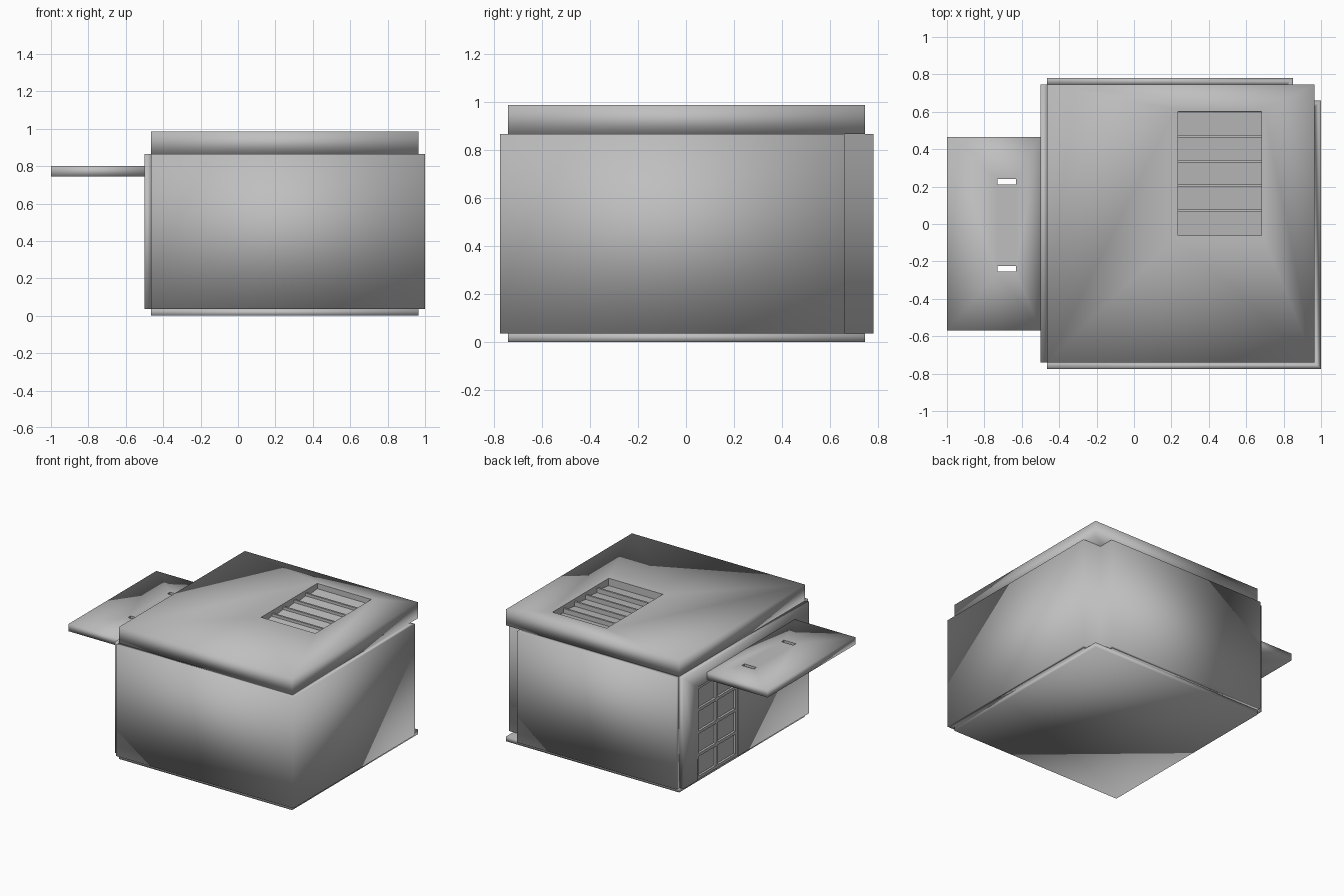
import bpy
import bmesh
from mathutils import Vector, Euler

if "Cube" in bpy.data.objects:
    bpy.data.objects.remove(bpy.data.objects["Cube"])

GREY = (0.52, 0.52, 0.52, 1.0)
grey = bpy.data.materials.new("plain_grey")
grey.use_nodes = True
grey.diffuse_color = GREY
grey.node_tree.nodes["Principled BSDF"].inputs["Base Color"].default_value = GREY


def add_object(name, bm, smooth=False):
    bmesh.ops.recalc_face_normals(bm, faces=bm.faces)
    for face in bm.faces:
        face.smooth = smooth
    mesh = bpy.data.meshes.new(name)
    bm.to_mesh(mesh)
    bm.free()
    mesh.materials.append(grey)
    obj = bpy.data.objects.new(name, mesh)
    bpy.context.collection.objects.link(obj)
    return obj


def box(name, x, y, z, smooth=False, tilt=0.0):
    """Box from three (low, high) ranges, optionally tilted about x."""
    bm = bmesh.new()
    bmesh.ops.create_cube(bm, size=1)
    size = Vector((x[1] - x[0], y[1] - y[0], z[1] - z[0]))
    centre = Vector((sum(x), sum(y), sum(z))) / 2
    turn = Euler((tilt, 0, 0)).to_matrix()
    for v in bm.verts:
        v.co = turn @ (v.co * size) + centre
    return add_object(name, bm, smooth)


def prism(name, outline, z, smooth=False):
    """Extrude a plan outline between two heights."""
    bm = bmesh.new()
    base = bm.faces.new([bm.verts.new((px, py, z[0])) for px, py in outline])
    top = bmesh.ops.extrude_face_region(bm, geom=[base])["geom"]
    bmesh.ops.translate(bm, vec=(0, 0, z[1] - z[0]),
                        verts=[g for g in top if isinstance(g, bmesh.types.BMVert)])
    return add_object(name, bm, smooth)


def cut(target, x, y, z):
    """Cut a box-shaped opening and discard the cutter."""
    cutter = box("cutter", x, y, z)
    cutter.hide_render = True
    mod = target.modifiers.new("opening", "BOOLEAN")
    mod.operation = "DIFFERENCE"
    mod.solver = "EXACT"
    mod.object = cutter
    bpy.context.view_layer.objects.active = target
    bpy.ops.object.modifier_apply(modifier=mod.name)
    bpy.data.objects.remove(cutter)


# Main body: wall height, inside footprint and wall thickness
WALL_Z = (0.035, 0.865)
X0, X1, Y0, Y1, T = -0.465, 0.965, -0.74, 0.745, 0.035

# Floor slab
box("floor", (X0, X1), (Y0, Y1), (0, WALL_Z[0]), smooth=True)

# Front, right and back walls in one run, notched at the rear corner
NX, NY = 0.85, 0.66
outer = [(X0, Y0 - T), (X1 + T, Y0 - T), (X1 + T, NY), (NX, NY), (NX, Y1 + T), (X0, Y1 + T)]
inner = [(X0, Y1), (NX - T, Y1), (NX - T, NY - T), (X1, NY - T), (X1, Y0), (X0, Y0)]
prism("outer_walls", outer + inner, WALL_Z, smooth=True)

# Entrance wall with door opening
DOOR_Y, DOOR_Z = (0.10, 0.58), (WALL_Z[0], 0.73)
entrance = box("entrance_wall", (X0 - T, X0), (Y0, Y1), WALL_Z, smooth=True)
cut(entrance, (X0 - 2 * T, X0 + T), DOOR_Y, (0, DOOR_Z[1]))

# Glazed door: recessed pane, border and glazing bars
DOOR_X = (X0 - 0.03, X0)
box("door_pane", (X0 - 0.012, X0 - 0.004), DOOR_Y, DOOR_Z)
RAIL = 0.022
middle = sum(DOOR_Y) / 2
for name, y in (("door_stile_front", DOOR_Y[0]), ("door_stile_back", DOOR_Y[1] - RAIL),
                ("door_stile_middle", middle - RAIL / 2)):
    box(name, DOOR_X, (y, y + RAIL), DOOR_Z)
ROWS = 4
for i in range(ROWS + 1):
    z = DOOR_Z[0] + i * (DOOR_Z[1] - DOOR_Z[0] - RAIL) / ROWS
    box(f"door_rail_{i + 1}", (X0 - 0.028, X0), DOOR_Y, (z, z + RAIL))

# Canopy over the door, with two slots
canopy = box("canopy", (-1, X0 - T), (-0.57, 0.465), (0.745, 0.8), smooth=True)
for y in (-0.24, 0.225):
    cut(canopy, (-0.73, -0.63), (y - 0.015, y + 0.015), (0.7, 0.9))

# Roof slab with skylight opening
ROOF_Z = (WALL_Z[1], 0.985)
SX, SY, F = (0.22, 0.695), (-0.075, 0.615), 0.014
roof = box("roof", (X0, X1), (Y0, Y1), ROOF_Z, smooth=True)
cut(roof, SX, SY, (0.8, 1.1))

# Skylight frame
for name, x, y in (
    ("skylight_frame_left", (SX[1] - F, SX[1]), SY),
    ("skylight_frame_right", (SX[0], SX[0] + F), SY),
    ("skylight_frame_front", SX, (SY[0], SY[0] + F)),
    ("skylight_frame_back", SX, (SY[1] - F, SY[1])),
):
    box(name, x, y, ROOF_Z)

# Skylight louvre panes, each with a bar at its edge
PANES = 5
step = (SY[1] - SY[0] - 2 * F) / PANES
inside = (SX[0] + F, SX[1] - F)
for i in range(PANES):
    y = SY[0] + F + i * step
    box(f"skylight_pane_{i + 1}", inside, (y, y + step), (0.93, 0.938), tilt=0.12)
    if i:
        box(f"skylight_bar_{i}", inside, (y - 0.007, y + 0.007), (0.92, 0.965))
